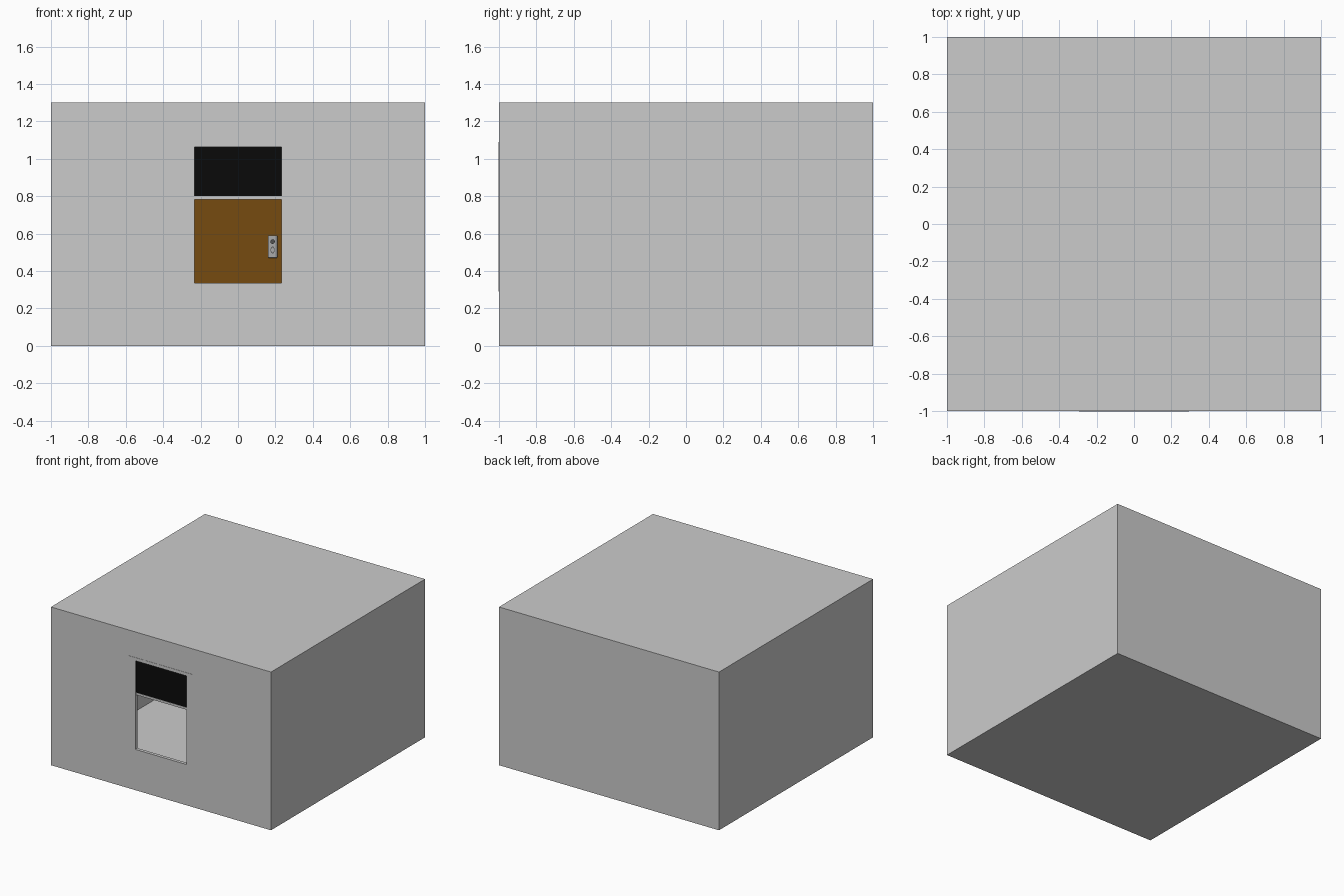
import bpy

if "Cube" in bpy.data.objects:
    bpy.data.objects.remove(bpy.data.objects["Cube"])


def material(name, rgb):
    m = bpy.data.materials.new(name)
    m.diffuse_color = (*rgb, 1)
    m.use_nodes = True
    m.node_tree.nodes["Principled BSDF"].inputs["Base Color"].default_value = m.diffuse_color
    return m


PALE = material("pale_trim", (0.62, 0.62, 0.62))
BLACK = material("black_glass", (0.003, 0.003, 0.003))
BROWN = material("brown_wood", (0.18, 0.07, 0.005))
STEEL = material("steel", (0.4, 0.4, 0.4))
DARK = material("dark_steel", (0.08, 0.08, 0.08))


def box(name, lo, hi, mat=None):
    bpy.ops.mesh.primitive_cube_add(size=1, location=[(a + b) / 2 for a, b in zip(lo, hi)])
    ob = bpy.context.object
    ob.name = name
    ob.scale = [b - a for a, b in zip(lo, hi)]
    bpy.ops.object.transform_apply(location=False, rotation=False, scale=True)
    if mat:
        ob.data.materials.append(mat)
    return ob


def cut(target, cutter):
    mod = target.modifiers.new("cut", 'BOOLEAN')
    mod.operation, mod.solver, mod.object = 'DIFFERENCE', 'EXACT', cutter
    bpy.context.view_layer.objects.active = target
    bpy.ops.object.modifier_apply(modifier=mod.name)
    bpy.data.objects.remove(cutter)


def knob(name, x, y, z, r, depth, mat, stretch=1):
    bpy.ops.mesh.primitive_cylinder_add(vertices=24, radius=r, depth=depth,
                                        location=(x, y, z), rotation=(1.570796, 0, 0))
    ob = bpy.context.object
    ob.name = name
    ob.scale.y = stretch
    ob.data.materials.append(mat)
    bpy.ops.object.shade_smooth_by_angle()
    return ob


# Hollow room with a window opening in the front wall
room = box("room_shell", (-1, -1, 0), (1, 1, 1.3))
cut(room, box("room_cutter", (-0.98, -0.98, 0.04), (0.98, 0.98, 1.28)))
cut(room, box("window_cutter", (-0.26, -1.1, 0.31), (0.26, -0.9, 1.08)))

# Window surround
frame = box("window_frame", (-0.293, -1.002, 0.29), (0.293, -0.975, 1.09), PALE)
cut(frame, box("frame_cutter", (-0.232, -1.1, 0.336), (0.232, -0.9, 1.064)))

# Raised sash: dark pane and its bottom rail
box("window_pane", (-0.232, -0.992, 0.80), (0.232, -0.984, 1.064), BLACK)
box("sash_rail", (-0.232, -0.995, 0.782), (0.232, -0.978, 0.80), PALE)

# Door on the inside of the back wall
box("door", (-0.25, 0.95, 0.04), (0.25, 0.98, 1.05), BROWN)

# Door handle plate, knob and keyhole
plate = box("handle_plate", (0.16, 0.938, 0.47), (0.21, 0.95, 0.59), STEEL)
bev = plate.modifiers.new("round", 'BEVEL')
bev.width, bev.segments = 0.004, 2
knob("handle_knob", 0.185, 0.926, 0.557, 0.012, 0.024, DARK)
knob("lock_rim", 0.185, 0.936, 0.512, 0.011, 0.006, DARK, 1.7)
knob("lock_face", 0.185, 0.934, 0.512, 0.008, 0.006, STEEL, 1.8)
